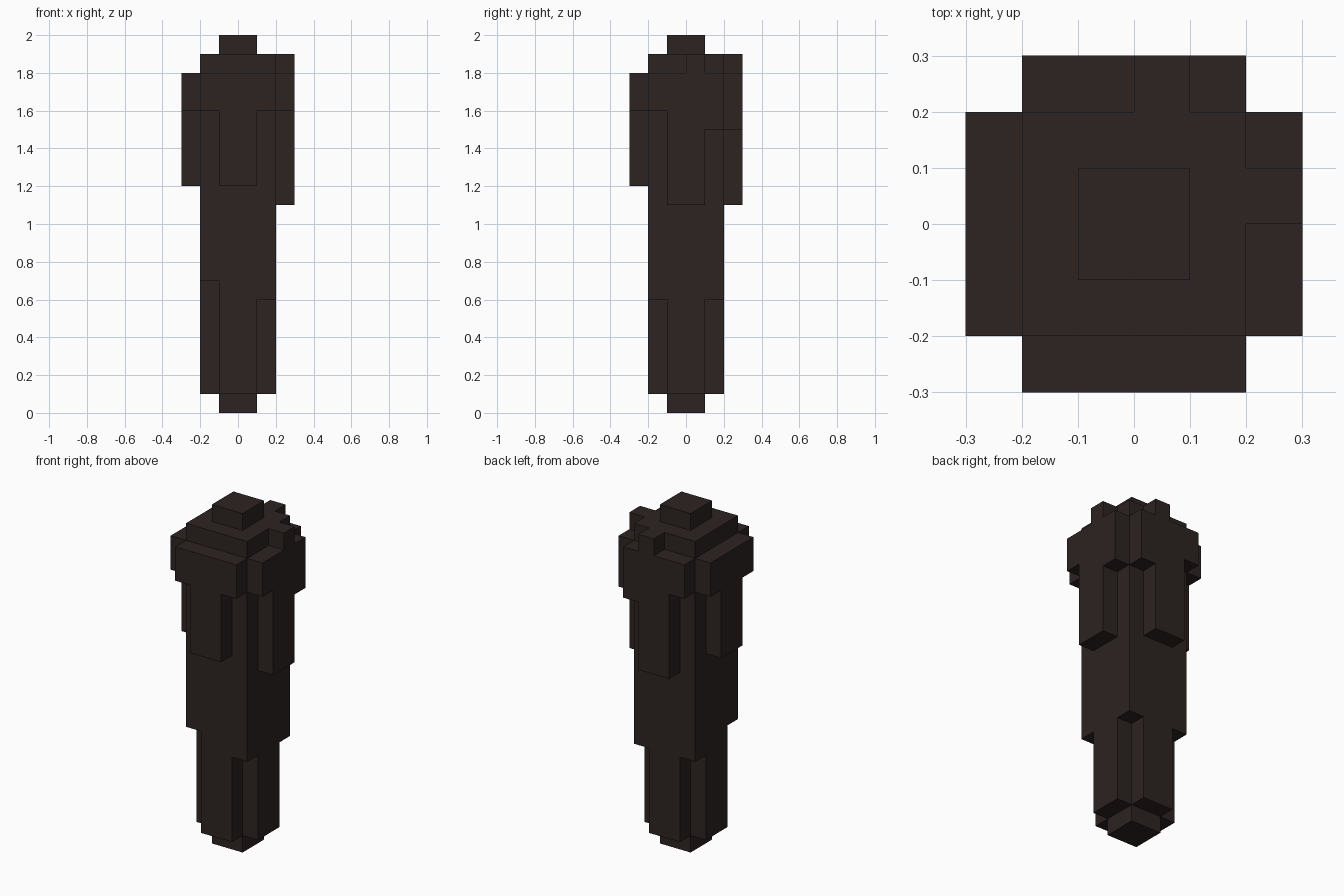
import bpy
import bmesh
from math import radians
from mathutils import Matrix

cube = bpy.data.objects.get("Cube")
if cube:
    bpy.data.objects.remove(cube, do_unlink=True)

UNIT = 0.1  # size of one block

# Single dark brown colour
dark = bpy.data.materials.new("dark brown")
dark.use_nodes = True
colour = (0.026, 0.017, 0.016, 1)
dark.diffuse_color = colour
dark.node_tree.nodes["Principled BSDF"].inputs["Base Color"].default_value = colour


def add_object(name, bm):
    bmesh.ops.recalc_face_normals(bm, faces=bm.faces)
    mesh = bpy.data.meshes.new(name)
    bm.to_mesh(mesh)
    bm.free()
    mesh.materials.append(dark)
    obj = bpy.data.objects.new(name, mesh)
    bpy.context.collection.objects.link(obj)
    return obj


def box(name, centre, half, bottom, top):
    """Upright square block, measured in block units."""
    bm = bmesh.new()
    bmesh.ops.create_cube(bm, size=UNIT)
    size = Matrix.Diagonal((2 * half, 2 * half, top - bottom, 1))
    place = Matrix.Translation((centre[0] * UNIT, centre[1] * UNIT,
                                (bottom + top) / 2 * UNIT))
    bm.transform(place @ size)
    return add_object(name, bm)


def panel(name, outline, angle, mirror=1):
    """Outline of (sideways, height) extruded one block out from a side."""
    bm = bmesh.new()
    face = bm.faces.new([bm.verts.new((mirror * u * UNIT, -2 * UNIT, z * UNIT))
                         for u, z in outline])
    out = bmesh.ops.extrude_face_region(bm, geom=[face])["geom"]
    moved = [v for v in out if isinstance(v, bmesh.types.BMVert)]
    bmesh.ops.translate(bm, verts=moved, vec=(0, -UNIT, 0))
    bm.transform(Matrix.Rotation(radians(angle), 4, "Z"))
    return add_object(name, bm)


# Shaft with its lower corners notched out
shaft = box("shaft", (0, 0), 2, 1, 19)
for x in (-1, 1):
    for y in (-1, 1):
        notch_top = 7 if x < 0 and y < 0 else 6
        cutter = box("corner_cutter", (2 * x, 2 * y), 1, 0, notch_top)
        cutter.hide_render = True
        cutter.hide_viewport = True
        notch = shaft.modifiers.new("corner notch", "BOOLEAN")
        notch.operation = "DIFFERENCE"
        notch.solver = "EXACT"
        notch.object = cutter

# End blocks
box("top_cap", (0, 0), 1, 19, 20)
box("bottom_tip", (0, 0), 1, 0, 1)

# T-shaped panels around the head; two have a longer tail and a raised tooth
plain = [(-2, 18), (-2, 16), (-1, 16), (-1, 12), (1, 12), (1, 16), (2, 16), (2, 18)]
toothed = [(-2, 18), (-2, 16), (-1, 16), (-1, 11), (1, 11), (1, 15), (2, 15),
           (2, 18), (1, 18), (1, 19), (0, 19), (0, 18)]
panel("front_panel", plain, 0)
panel("left_panel", toothed, 90)
panel("back_panel", toothed, 180, mirror=-1)
panel("right_panel", plain, 270)
